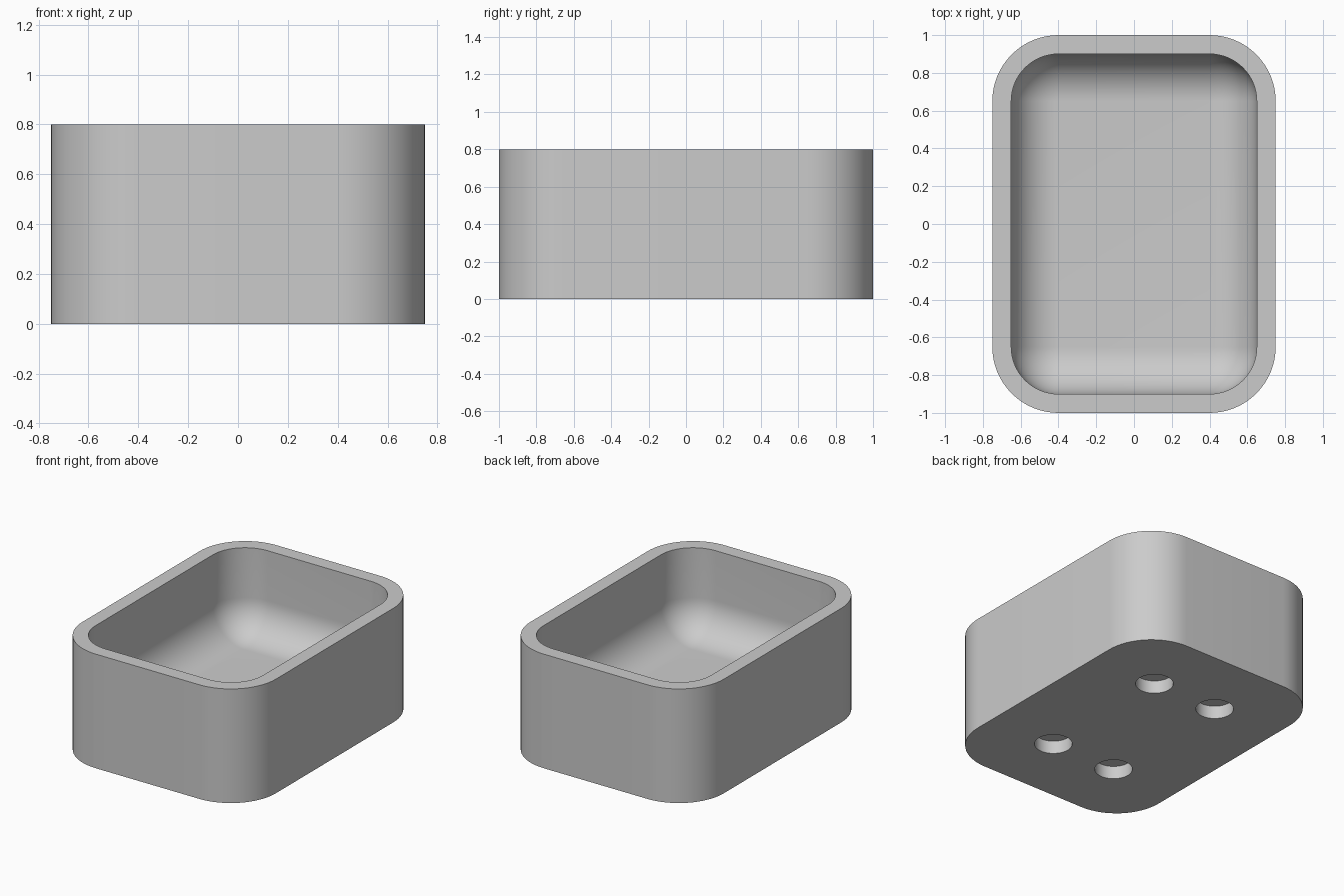
import bpy, bmesh
from math import sin, cos, pi, radians

cube = bpy.data.objects.get("Cube")
if cube:
    bpy.data.objects.remove(cube, do_unlink=True)

HALF_X, HALF_Y, HEIGHT = 0.75, 1.0, 0.8
CORNER, WALL, FLOOR = 0.35, 0.1, 0.2
FILLET = CORNER - WALL
STEPS = 16

grey = bpy.data.materials.new("plain grey")
grey.use_nodes = True
colour = (0.6, 0.6, 0.6, 1)
grey.diffuse_color = colour
grey.node_tree.nodes["Principled BSDF"].inputs["Base Color"].default_value = colour


def ring(bm, inset, z):
    """Rounded rectangle loop, moved inwards by inset."""
    r = CORNER - inset
    verts = []
    for q, (sx, sy) in enumerate([(1, 1), (-1, 1), (-1, -1), (1, -1)]):
        for i in range(STEPS + 1):
            a = (q + i / STEPS) * pi / 2
            verts.append(bm.verts.new((sx * (HALF_X - CORNER) + r * cos(a),
                                       sy * (HALF_Y - CORNER) + r * sin(a), z)))
    return verts


# Tray: outer wall, rim, inner wall, then a rounded run into the floor
levels = [(0, 0), (0, HEIGHT), (WALL, HEIGHT)]
for i in range(STEPS + 1):
    a = i / STEPS * pi / 2
    levels.append((WALL + FILLET * (1 - cos(a)), FLOOR + FILLET * (1 - sin(a))))

bm = bmesh.new()
rings = [ring(bm, *level) for level in levels]
for low, high in zip(rings, rings[1:]):
    for i in range(len(low)):
        j = (i + 1) % len(low)
        bm.faces.new((low[i], low[j], high[j], high[i]))
bm.faces.new(rings[0][::-1])
bm.faces.new(rings[-1])
bmesh.ops.remove_doubles(bm, verts=bm.verts, dist=0.0001)
bmesh.ops.recalc_face_normals(bm, faces=bm.faces)
mesh = bpy.data.meshes.new("tray")
bm.to_mesh(mesh)
bm.free()
mesh.materials.append(grey)
tray = bpy.data.objects.new("tray", mesh)
bpy.context.collection.objects.link(tray)

# Four round blind sockets in the underside
bm = bmesh.new()
for x in (-0.25, 0.25):
    for y in (-0.5, 0.5):
        made = bmesh.ops.create_cone(bm, cap_ends=True, segments=48,
                                     radius1=0.12, radius2=0.12, depth=0.2)
        bmesh.ops.translate(bm, verts=made["verts"], vec=(x, y, -0.01))
cutter_mesh = bpy.data.meshes.new("socket_cutter")
bm.to_mesh(cutter_mesh)
bm.free()
cutter_mesh.materials.append(grey)
cutter = bpy.data.objects.new("socket_cutter", cutter_mesh)
cutter.hide_render = True
bpy.context.collection.objects.link(cutter)

cut = tray.modifiers.new("sockets", "BOOLEAN")
cut.operation = "DIFFERENCE"
cut.solver = "EXACT"
cut.object = cutter

bpy.ops.object.select_all(action="DESELECT")
tray.select_set(True)
bpy.context.view_layer.objects.active = tray
bpy.ops.object.modifier_apply(modifier=cut.name)
bpy.data.objects.remove(cutter, do_unlink=True)
bpy.ops.object.shade_smooth_by_angle(angle=radians(30))
